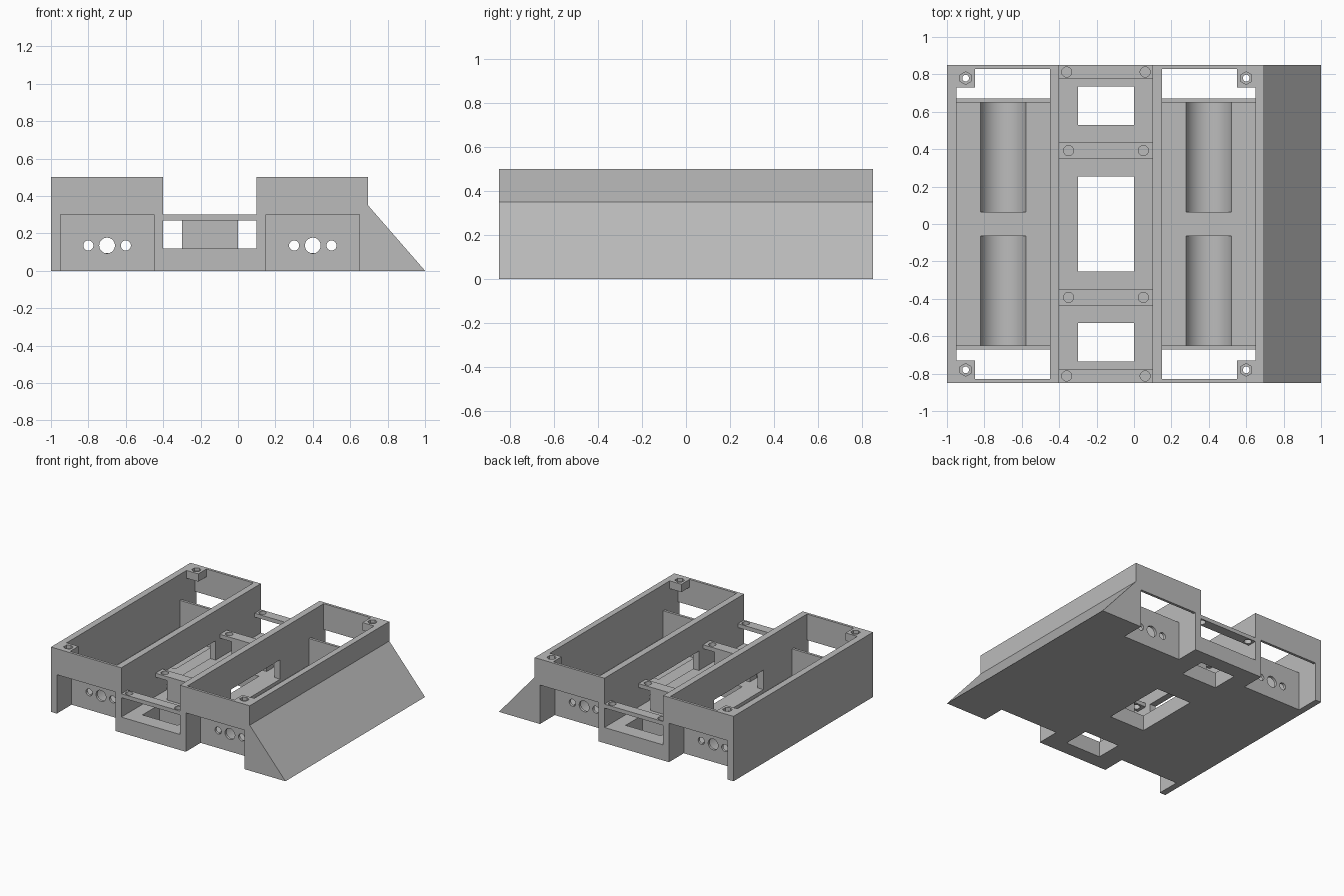
import bpy
import math
from mathutils import Matrix

default_cube = bpy.data.objects.get("Cube")
if default_cube:
    bpy.data.objects.remove(default_cube, do_unlink=True)

import bmesh

# One grey plastic for the whole chassis
grey = bpy.data.materials.new("grey plastic")
grey.use_nodes = True
colour = (0.5, 0.5, 0.5, 1)
grey.diffuse_color = colour
grey.node_tree.nodes["Principled BSDF"].inputs["Base Color"].default_value = colour


def finish(name, bm):
    bmesh.ops.recalc_face_normals(bm, faces=bm.faces)
    mesh = bpy.data.meshes.new(name)
    bm.to_mesh(mesh)
    bm.free()
    mesh.materials.append(grey)
    obj = bpy.data.objects.new(name, mesh)
    bpy.context.collection.objects.link(obj)
    return obj


def box(name, x, y, z):
    """Box from (min, max) pairs."""
    bm = bmesh.new()
    bmesh.ops.create_cube(bm, size=1)
    for v in bm.verts:
        v.co = [pair[0] if c < 0 else pair[1] for c, pair in zip(v.co, (x, y, z))]
    return finish(name, bm)


def rod(name, centre, radius, depth, axis="Z", sides=32):
    bm = bmesh.new()
    bmesh.ops.create_cone(bm, cap_ends=True, segments=sides,
                          radius1=radius, radius2=radius, depth=depth)
    turn = Matrix.Rotation(math.pi / 2, 4, "X") if axis == "Y" else Matrix()
    bm.transform(Matrix.Translation(centre) @ turn)
    return finish(name, bm)


def cut(obj, cutters):
    """Subtract the cutters, bake the result and delete them."""
    for c in cutters:
        mod = obj.modifiers.new("cut", "BOOLEAN")
        mod.operation = "DIFFERENCE"
        mod.solver = "EXACT"
        mod.object = c
    graph = bpy.context.evaluated_depsgraph_get()
    baked = bpy.data.meshes.new_from_object(obj.evaluated_get(graph))
    obj.modifiers.clear()
    obj.data = baked
    for c in cutters:
        bpy.data.objects.remove(c, do_unlink=True)
    bpy.ops.object.select_all(action="DESELECT")
    obj.select_set(True)
    bpy.context.view_layer.objects.active = obj
    bpy.ops.object.shade_smooth_by_angle(angle=math.radians(30))


def both(lo, hi, side):
    """Mirror a range to the front (-1) or back (1)."""
    return (lo, hi) if side > 0 else (-hi, -lo)


HALF = 0.85
FULL = (-HALF, HALF)
AXLE = 0.135
SIDES = ((-1, "front"), (1, "back"))

# Outer right wall
box("right_outer_wall", (-1, -0.95), FULL, (0, 0.5))

# Sloped left wall, extruded profile
bm = bmesh.new()
profile = [(0.65, 0), (1, 0), (0.695, 0.35), (0.695, 0.5), (0.65, 0.5)]
face = bm.faces.new([bm.verts.new((x, -HALF, z)) for x, z in profile])
new = bmesh.ops.extrude_face_region(bm, geom=[face])["geom"]
bmesh.ops.translate(bm, vec=(0, 2 * HALF, 0),
                    verts=[g for g in new if isinstance(g, bmesh.types.BMVert)])
finish("sloped_left_wall", bm)

# Inner walls with cable windows
for name, x in (("right_inner_wall", -0.45), ("left_inner_wall", 0.1)):
    wall = box(name, (x, x + 0.05), FULL, (0, 0.5))
    cut(wall, [box("window", (x - 0.1, x + 0.15), (-0.3, 0.3), (0.12, 0.27))])

# Centre channel floor with three openings
floor = box("channel_floor", (-0.4, 0.1), FULL, (0, 0.12))
cut(floor, [box("opening", (-0.3, 0), y, (-0.1, 0.2))
            for y in ((-0.255, 0.255), (0.53, 0.735), (-0.735, -0.53))])

# Motor bays on each side of the channel
for bay, x0, lug_x in (("right", -0.95, -0.95), ("left", 0.15, 0.55)):
    span = (x0, x0 + 0.5)
    mid = x0 + 0.25
    bay_floor = box(bay + "_bay_floor", span, (-0.65, 0.65), (0, 0.095))
    cut(bay_floor, [rod("pocket", (mid, s * 0.3625, AXLE), 0.128, 0.595, "Y", 48)
                    for s, _ in SIDES])
    for s, end in SIDES:
        label = f"{end}_{bay}_"
        # Upright motor plate with shaft and screw holes
        plate = box(label + "motor_plate", span, both(0.65, 0.67, s), (0, 0.3))
        cut(plate, [rod("hole", (mid + dx, s * 0.66, AXLE), r, 0.2, "Y")
                    for dx, r in ((0, 0.042), (-0.1, 0.027), (0.1, 0.027))])
        # Upper end wall
        box(label + "end_wall", span, both(0.83, HALF, s), (0.3, 0.5))
        # Corner lug with nut recess
        lug = box(label + "lug", (lug_x, lug_x + 0.1), both(0.73, 0.83, s), (0.44, 0.5))
        hole_x = lug_x + 0.05
        cut(lug, [rod("bolt_hole", (hole_x, s * 0.78, 0.47), 0.018, 0.2),
                  rod("nut_recess", (hole_x, s * 0.78, 0.5), 0.034, 0.05, sides=6)])

# Cross bars over the channel, the inner ones on supports
for s, end in SIDES:
    for kind, y0, y1, inset in (("outer", 0.775, HALF, 0.04), ("inner", 0.35, 0.435, 0.05)):
        bar = box(f"{end}_{kind}_bar", (-0.4, 0.1), both(y0, y1, s), (0.27, 0.3))
        y = s * (y0 + y1) / 2
        cut(bar, [rod("hole", (x, y, 0.285), 0.027, 0.1)
                  for x in (-0.4 + inset, 0.1 - inset)])
    box(f"{end}_bar_support", (-0.3, 0), both(0.35, 0.435, s), (0.12, 0.27))
